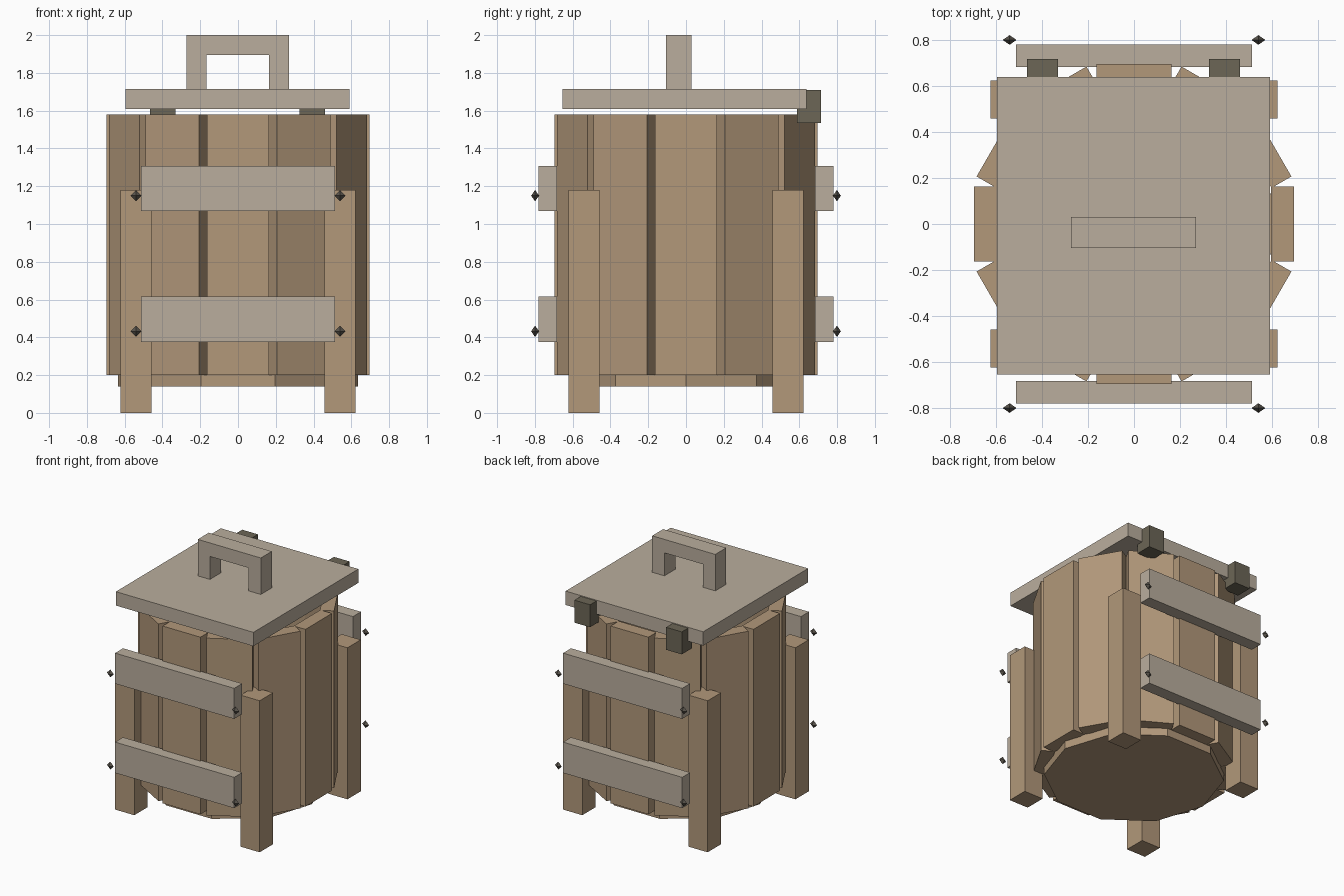
import bpy, bmesh, math
from mathutils import Matrix, Vector

if "Cube" in bpy.data.objects:
    bpy.data.objects.remove(bpy.data.objects["Cube"])


def material(name, rgb):
    m = bpy.data.materials.new(name)
    lin = [((c / 255 + 0.055) / 1.055) ** 2.4 for c in rgb]
    m.diffuse_color = (*lin, 1)
    m.use_nodes = True
    m.node_tree.nodes["Principled BSDF"].inputs["Base Color"].default_value = m.diffuse_color
    return m


WOOD = material("brown wood", (178, 152, 122))
PLANK = material("weathered wood", (186, 174, 157))
HINGE = material("dark hinge metal", (108, 102, 86))
BOLT = material("dark bolt metal", (88, 83, 75))


def finish(name, bm, mat):
    bmesh.ops.recalc_face_normals(bm, faces=bm.faces)
    me = bpy.data.meshes.new(name)
    bm.to_mesh(me)
    bm.free()
    me.materials.append(mat)
    ob = bpy.data.objects.new(name, me)
    bpy.context.collection.objects.link(ob)
    return ob


def box(name, x, y, z, mat, turn=0.0):
    """Box from (min, max) ranges, optionally turned about the z axis."""
    bm = bmesh.new()
    size = [r[1] - r[0] for r in (x, y, z)]
    mid = Vector([(r[0] + r[1]) / 2 for r in (x, y, z)])
    mtx = Matrix.Rotation(turn, 4, 'Z') @ Matrix.Translation(mid) @ Matrix.Diagonal((*size, 1))
    bmesh.ops.create_cube(bm, size=1, matrix=mtx)
    return finish(name, bm, mat)


def prism(name, points, vec, mat):
    """Closed outline extruded along a vector."""
    bm = bmesh.new()
    face = bm.faces.new([bm.verts.new(p) for p in points])
    out = bmesh.ops.extrude_face_region(bm, geom=[face], use_keep_orig=True)
    bmesh.ops.translate(bm, verts=[v for v in out["geom"] if isinstance(v, bmesh.types.BMVert)], vec=vec)
    return finish(name, bm, mat)


# Barrel: twelve straight staves
for i in range(12):
    box(f"stave_{i + 1}", (0.595, 0.695), (-0.163, 0.163), (0.2, 1.58), WOOD, i * math.pi / 6)

# Ten-sided barrel floor
ring = [(0.635 * math.cos(i * math.pi / 5), 0.635 * math.sin(i * math.pi / 5), 0.14) for i in range(10)]
prism("barrel_floor", ring, (0, 0, 0.1), WOOD)

# Four corner legs
for sx in (-1, 1):
    for sy in (-1, 1):
        cx, cy = sx * 0.54, sy * 0.54
        box("leg", (cx - 0.082, cx + 0.082), (cy - 0.082, cy + 0.082), (0, 1.18), WOOD)

# Front and back cross planks with diamond bolts
for side, sy in (("front", -1), ("back", 1)):
    for z0, z1, zb in ((0.375, 0.615, 0.432), (1.07, 1.308, 1.15)):
        box(f"{side}_plank", (-0.513, 0.513), sorted((sy * 0.682, sy * 0.78)), (z0, z1), PLANK)
        for sx in (-1, 1):
            bm = bmesh.new()
            for a in (-0.03, 0.03):
                for b in (-0.021, 0.021):
                    for c in (-0.03, 0.03):
                        pts = ((a, 0, 0), (0, b, 0), (0, 0, c))
                        bm.faces.new([bm.verts.new(p) for p in pts])
            bmesh.ops.remove_doubles(bm, verts=bm.verts, dist=0.0001)
            bolt = finish(f"{side}_bolt", bm, BOLT)
            bolt.location = (sx * 0.54, sy * 0.799, zb)

# Square lid
box("lid", (-0.595, 0.59), (-0.653, 0.638), (1.608, 1.716), PLANK)

# Arched lid handle
outline = [(-0.273, 1.71), (-0.273, 2.0), (0.27, 2.0), (0.27, 1.71),
           (0.165, 1.71), (0.165, 1.895), (-0.168, 1.895), (-0.168, 1.71)]
prism("lid_handle", [(x, -0.105, z) for x, z in outline], (0, 0.135, 0), PLANK)

# Hinge blocks at the back of the lid
for x0 in (-0.465, 0.325):
    box("hinge", (x0, x0 + 0.135), (0.588, 0.716), (1.535, 1.71), HINGE)
